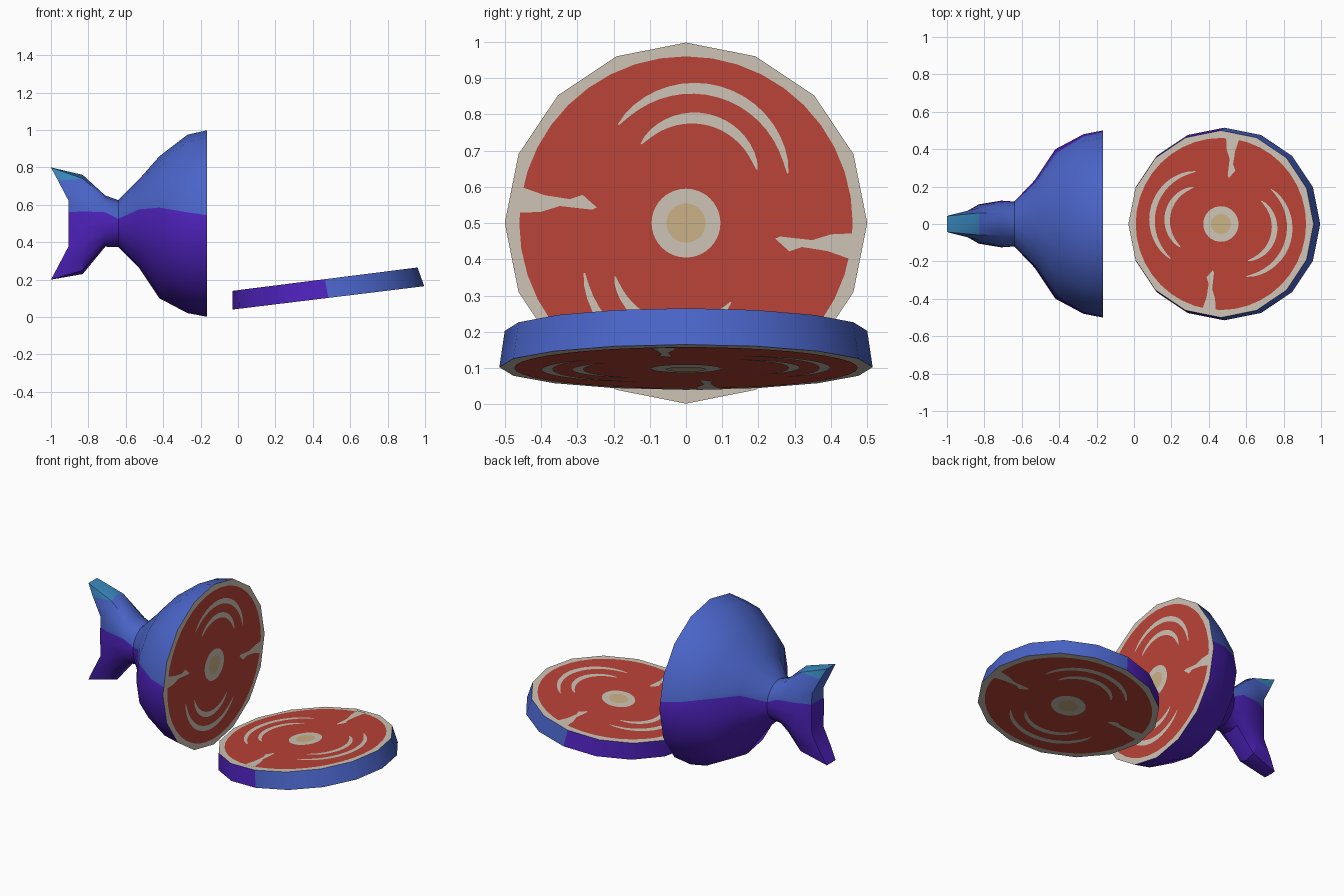
import bpy, bmesh, math
from mathutils import Vector

if "Cube" in bpy.data.objects:
    bpy.data.objects.remove(bpy.data.objects["Cube"])


def material(name, rgb):
    m = bpy.data.materials.new(name)
    lin = [((c / 255 + 0.055) / 1.055) ** 2.4 for c in rgb]
    m.diffuse_color = (*lin, 1)
    m.use_nodes = True
    m.node_tree.nodes["Principled BSDF"].inputs["Base Color"].default_value = m.diffuse_color
    return m


MATS = [material("blue skin", (74, 100, 200)), material("purple skin", (78, 34, 188)),
        material("cyan fin tip", (58, 136, 190)), material("cream fat", (206, 196, 182)),
        material("red meat", (187, 67, 55)), material("tan bone", (203, 177, 134))]
BLUE, PURPLE, CYAN, CREAM, RED, TAN = range(6)


def finish(name, bm, smooth=False):
    me = bpy.data.meshes.new(name)
    bm.to_mesh(me)
    bm.free()
    for m in MATS:
        me.materials.append(m)
    ob = bpy.data.objects.new(name, me)
    bpy.context.collection.objects.link(ob)
    if smooth:
        bpy.context.view_layer.objects.active = ob
        ob.select_set(True)
        bpy.ops.object.shade_smooth_by_angle(angle=math.radians(35))
        ob.select_set(False)
    return ob


def face(bm, pts, mat):
    f = bm.faces.new([bm.verts.new(p) for p in pts])
    f.material_index = mat
    return f


# ---- tail piece: lofted rings, each with an extra vertex on the colour line
# x, centre z, half height, half width, boxiness, notch depth, colour line z
RINGS = [(-0.167, 0.50, 0.498, 0.50, 1, 0, 0.545),
         (-0.27, 0.498, 0.477, 0.48, 1, 0, 0.56),
         (-0.42, 0.48, 0.38, 0.40, 1, 0, 0.585),
         (-0.53, 0.50, 0.235, 0.235, 1, 0, 0.575),
         (-0.64, 0.50, 0.125, 0.12, 1, 0, 0.525),
         (-0.71, 0.513, 0.137, 0.125, 0.8, 0, 0.56),
         (-0.83, 0.495, 0.265, 0.105, 0.6, 0, 0.565),
         (-0.907, 0.50, 0.30, 0.06, 0.35, 0.093, 0.56)]


def half_ring(x, cz, rz, ry, p, notch, line):
    pts = []
    for k in range(9):
        a = math.radians(-90 + 22.5 * k)
        s = math.sin(a)
        if notch:
            s = max(-1, min(1, 1.08 * s))
        dx = notch * max(0, (abs(s) - 0.42) / 0.58)
        y = ry * max(0, math.cos(a)) ** p if 0 < k < 8 else 0
        pts.append(Vector((x - dx, y, cz + rz * s)))
    t = min(0.9, max(0.1, (line - pts[4].z) / (pts[5].z - pts[4].z)))
    pts.insert(5, pts[4].lerp(pts[5], t))
    return pts


bm = bmesh.new()
halves = [half_ring(*r) for r in RINGS]
for side in (1, -1):
    rings = [[Vector((p.x, p.y * side, p.z)) for p in h] for h in halves]
    for i in range(len(rings) - 1):
        a, b = rings[i], rings[i + 1]
        for j in range(9):
            mat = BLUE if j >= 5 else PURPLE
            if i < len(rings) - 2:
                face(bm, (a[j], a[j + 1], b[j + 1], b[j]), mat)
                continue
            # fin band in triangles, with the upper tip in cyan
            lo, hi = (j, j + 1) if j >= 4 else (j + 1, j)
            for tri in ((b[lo], b[hi], a[hi]), (b[lo], a[hi], a[lo])):
                tip = sum(p.z for p in tri) / 3 > 0.75
                face(bm, tri, CYAN if tip else mat)
# trailing edge of the fin
end = halves[-1]
flip = lambda p: Vector((p.x, -p.y, p.z))
for j in range(9):
    quad = [end[j], end[j + 1]]
    if j < 8:
        quad.append(flip(end[j + 1]))
    if j > 0:
        quad.append(flip(end[j]))
    face(bm, quad, BLUE if j >= 5 else PURPLE)
# cut end
face(bm, halves[0] + [flip(p) for p in halves[0][-2:0:-1]], CREAM)
bmesh.ops.remove_doubles(bm, verts=bm.verts, dist=0.0005)
bmesh.ops.recalc_face_normals(bm, faces=bm.faces)
finish("tail_piece", bm, True)


# ---- meat pattern in (u, v), drawn as thin layers on a cut face
def circle(r, n=40):
    return [(r * math.cos(2 * math.pi * i / n), r * math.sin(2 * math.pi * i / n)) for i in range(n)]


def arc(r, a0, a1, w, n=18):
    outer, inner = [], []
    for i in range(n + 1):
        a = math.radians(a0 + (a1 - a0) * i / n)
        h = 0.002 + w / 2 * math.sin(math.pi * i / n) ** 0.6
        for lst, q in ((outer, r + h), (inner, r - h)):
            lst.append((0.02 + q * math.cos(a), 0.11 + q * math.sin(a)))
    return [(outer[i], outer[i + 1], inner[i + 1], inner[i]) for i in range(n)]


STREAK = [(-0.455, 0.10), (-0.39, 0.077), (-0.32, 0.066), (-0.285, 0.078), (-0.246, 0.043),
          (-0.26, 0.037), (-0.348, 0.047), (-0.40, 0.031), (-0.47, 0.028)]


def meat_pattern(name, place, normal):
    bm = bmesh.new()

    def layer(pts, mat, h):
        f = face(bm, [place(u, v) + normal * h for u, v in pts], mat)
        f.normal_update()
        if f.normal.dot(normal) < 0:
            f.normal_flip()

    layer(circle(0.46), RED, 0.002)
    for s in (1, -1):
        shapes = arc(0.262, 6, 142, 0.027) + arc(0.18, 12, 143, 0.027) + [STREAK]
        for shape in shapes:
            layer([(u * s, v * s) for u, v in shape], CREAM, 0.004)
    layer(circle(0.095), CREAM, 0.004)
    layer(circle(0.054), TAN, 0.006)
    finish(name, bm)


meat_pattern("tail_cut_meat", lambda u, v: Vector((-0.167, u, 0.5 + v)), Vector((1, 0, 0)))


# ---- tilted round slice
def top_pt(u, v):
    return Vector((0.465 + 0.99 * u, v, 0.2025 + 0.125 * u))


def low_pt(u, v):
    return Vector((0.483 + 1.025 * u, 1.03 * v, 0.1025 + 0.125 * u))


bm = bmesh.new()
rim = circle(0.5, 16)
face(bm, [top_pt(*p) for p in rim], CREAM)
face(bm, [low_pt(*p) for p in rim], CREAM)
for p, q in zip(rim, rim[1:] + rim[:1]):
    face(bm, (low_pt(*p), low_pt(*q), top_pt(*q), top_pt(*p)), BLUE if p[0] + q[0] > 0 else PURPLE)
bmesh.ops.remove_doubles(bm, verts=bm.verts, dist=0.0005)
bmesh.ops.recalc_face_normals(bm, faces=bm.faces)
finish("slice", bm, True)

up = Vector((-0.125, 0, 0.99)).normalized()
meat_pattern("slice_top_meat", lambda u, v: top_pt(v, -u), up)
meat_pattern("slice_bottom_meat", low_pt, -Vector((-0.125, 0, 1.025)).normalized())
